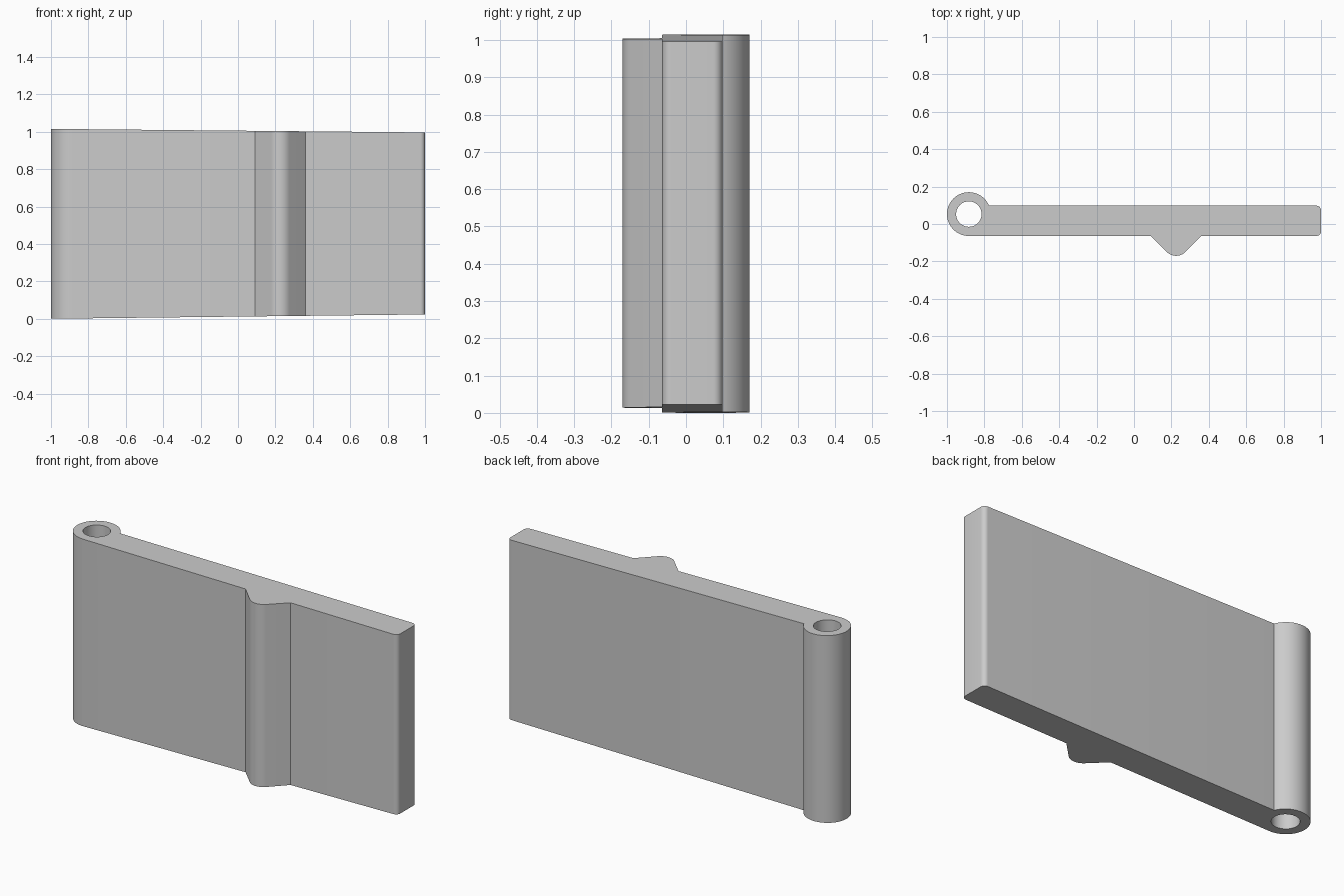
import bpy, bmesh
from math import sin, cos, radians, asin, degrees

cube = bpy.data.objects.get("Cube")
if cube:
    bpy.data.objects.remove(cube, do_unlink=True)

FRONT, BACK, END = -0.064, 0.098, 1.0
BARREL_X, BARREL_Y, BARREL_R, HOLE_R = -0.883, 0.053, 0.117, 0.068
RIDGE_X, RIDGE_HALF, RIDGE_TIP, TIP_R = 0.225, 0.135, -0.17, 0.07
CORNER = 0.025


def arc(cx, cy, r, start, stop, steps):
    """Points along an arc, angles in degrees."""
    angles = [radians(start + (stop - start) * i / steps) for i in range(steps + 1)]
    return [(cx + r * cos(a), cy + r * sin(a)) for a in angles]


def edge_loop(bm, points):
    verts = [bm.verts.new((x, y, 0)) for x, y in points]
    return [bm.edges.new((a, b)) for a, b in zip(verts, verts[1:] + verts[:1])]


def z_range(x):
    """Bottom and top heights, narrowing evenly towards the free end."""
    t = (x + 1) / 2
    return 0.023 * t, 1.015 - 0.019 * t


# Outline: barrel, front face with ridge, rounded free end, back face
joint = degrees(asin((BACK - BARREL_Y) / BARREL_R))
outline = arc(BARREL_X, BARREL_Y, BARREL_R, joint, 270, 48)
outline += [(RIDGE_X - RIDGE_HALF, FRONT)]
outline += arc(RIDGE_X, RIDGE_TIP + TIP_R, TIP_R, 225, 315, 16)
outline += [(RIDGE_X + RIDGE_HALF, FRONT)]
outline += arc(END - CORNER, FRONT + CORNER, CORNER, 270, 360, 8)
outline += arc(END - CORNER, BACK - CORNER, CORNER, 0, 90, 8)

# Pin hole through the barrel
hole = arc(BARREL_X, BARREL_Y, HOLE_R, 0, 360, 48)[:-1]

# Fill the section, then raise it into a tapered solid
bm = bmesh.new()
edges = edge_loop(bm, outline) + edge_loop(bm, hole)
bmesh.ops.triangle_fill(bm, edges=edges, use_beauty=True, use_dissolve=False)
raised = bmesh.ops.extrude_face_region(bm, geom=bm.faces[:])["geom"]
top = {v for v in raised if isinstance(v, bmesh.types.BMVert)}
for v in bm.verts:
    v.co.z = z_range(v.co.x)[v in top]
bmesh.ops.recalc_face_normals(bm, faces=bm.faces[:])

mesh = bpy.data.meshes.new("hinge_leaf")
bm.to_mesh(mesh)
bm.free()
leaf = bpy.data.objects.new("hinge_leaf", mesh)
bpy.context.collection.objects.link(leaf)

# Plain grey finish
grey = bpy.data.materials.new("light_grey")
grey.use_nodes = True
colour = (0.6, 0.6, 0.6, 1)
grey.diffuse_color = colour
grey.node_tree.nodes["Principled BSDF"].inputs["Base Color"].default_value = colour
mesh.materials.append(grey)

# Smooth curves, crisp edges
bpy.ops.object.select_all(action="DESELECT")
leaf.select_set(True)
bpy.context.view_layer.objects.active = leaf
bpy.ops.object.shade_smooth_by_angle(angle=radians(30))
